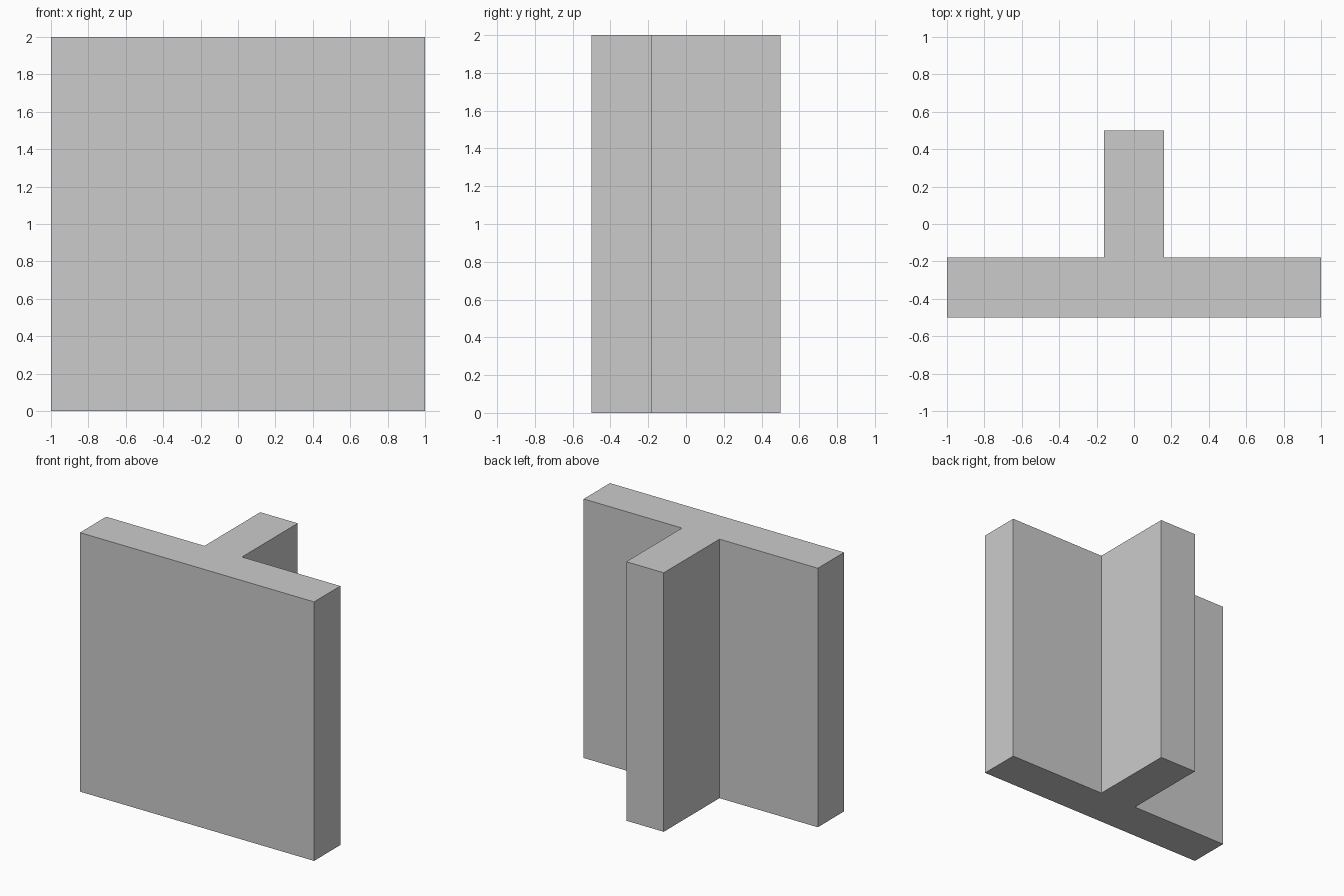
import bpy
import bmesh

if "Cube" in bpy.data.objects:
    bpy.data.objects.remove(bpy.data.objects["Cube"])

HEIGHT = 2.0
STEM = 0.16       # half width of the stem
STEP = -0.18      # back of the flange

# T-shaped cross-section, counter-clockwise from the front left;
# the front has an extra seam in line with the stem's right side
profile = [
    (-1, -0.5), (STEM, -0.5), (1, -0.5), (1, STEP),
    (STEM, STEP), (STEM, 0.5), (-STEM, 0.5), (-STEM, STEP), (-1, STEP),
]

# Extrude the section straight up into a solid beam
bm = bmesh.new()
base = bm.faces.new([bm.verts.new((x, y, 0)) for x, y in profile])
result = bmesh.ops.extrude_face_region(bm, geom=[base], use_keep_orig=True)
top = [v for v in result["geom"] if isinstance(v, bmesh.types.BMVert)]
bmesh.ops.translate(bm, verts=top, vec=(0, 0, HEIGHT))
bmesh.ops.recalc_face_normals(bm, faces=bm.faces)

mesh = bpy.data.meshes.new("t_beam")
bm.to_mesh(mesh)
bm.free()
bpy.context.collection.objects.link(bpy.data.objects.new("t_beam", mesh))
